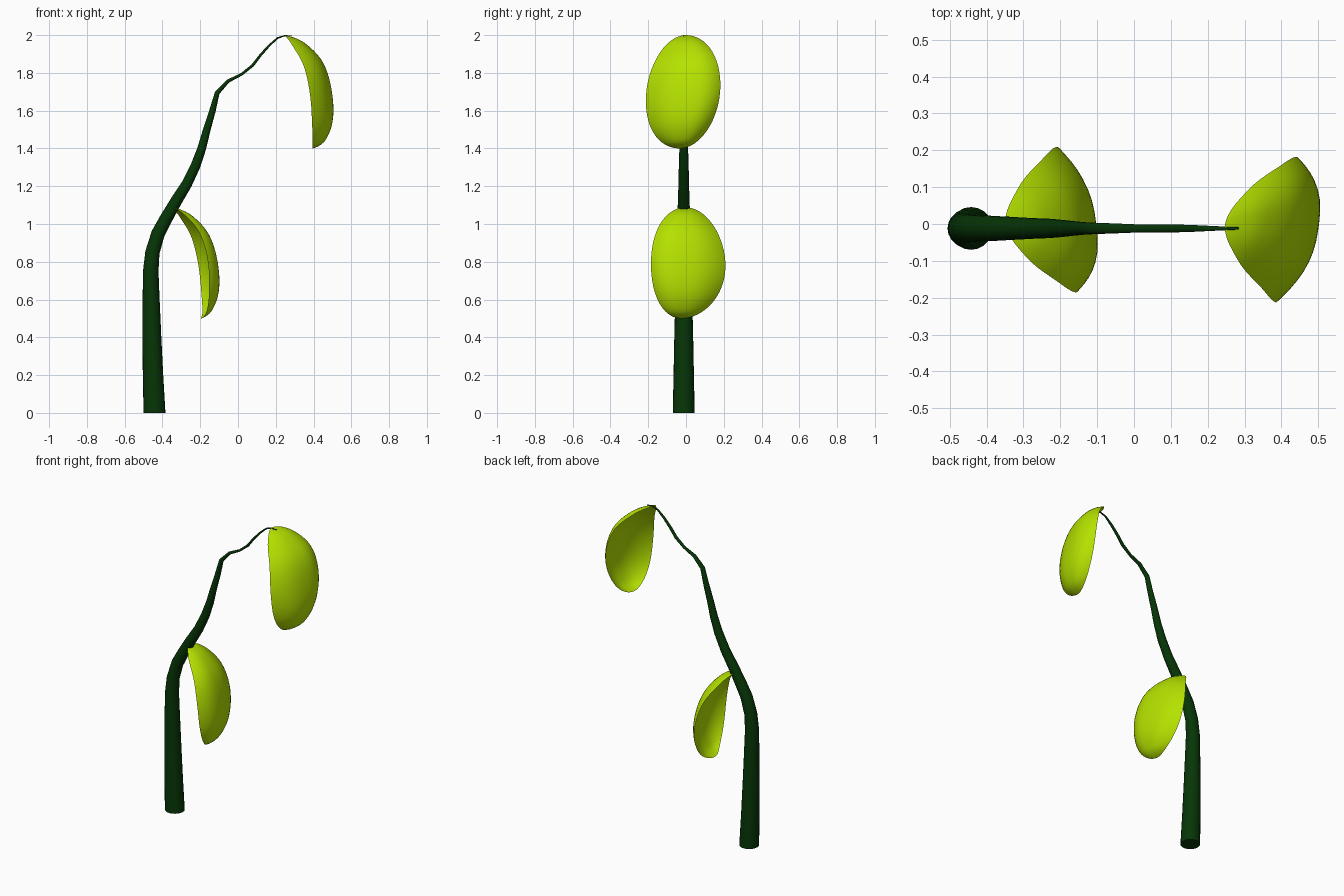
import bpy, bmesh, math
from mathutils import Vector

if "Cube" in bpy.data.objects:
    bpy.data.objects.remove(bpy.data.objects["Cube"])


def material(name, rgb):
    m = bpy.data.materials.new(name)
    m.diffuse_color = (*rgb, 1)
    m.use_nodes = True
    m.node_tree.nodes["Principled BSDF"].inputs["Base Color"].default_value = m.diffuse_color
    return m


def finish(name, bm, mat):
    bmesh.ops.recalc_face_normals(bm, faces=bm.faces[:])
    mesh = bpy.data.meshes.new(name)
    bm.to_mesh(mesh)
    bm.free()
    mesh.materials.append(mat)
    ob = bpy.data.objects.new(name, mesh)
    bpy.context.collection.objects.link(ob)
    bpy.context.view_layer.objects.active = ob
    ob.select_set(True)
    bpy.ops.object.shade_smooth_by_angle(angle=math.radians(50))
    ob.select_set(False)
    return ob


def spline(vals, f):
    """Catmull-Rom through evenly spaced values, f in 0..1, level at both ends."""
    n = len(vals) - 1
    i = min(int(f * n), n - 1)
    t = f * n - i
    b, c = vals[i], vals[i + 1]
    a = vals[i - 1] if i else c
    d = vals[i + 2] if i + 2 <= n else b
    return b + 0.5 * t * (c - a + t * (2 * a - 5 * b + 4 * c - d + t * (3 * (b - c) + d - a)))


# Drooping stem: (x, z, radius) swept as tapering rings
def build_stem(mat):
    path = [(-.442, 0, .058), (-.45, .2, .054), (-.456, .4, .050), (-.46, .6, .045),
            (-.462, .75, .041), (-.453, .85, .038), (-.423, .95, .036), (-.38, 1.03, .034),
            (-.328, 1.12, .031), (-.272, 1.21, .028), (-.224, 1.31, .026), (-.192, 1.40, .023),
            (-.165, 1.50, .020), (-.135, 1.60, .017), (-.11, 1.695, .013),
            (-.052, 1.757, .009), (.02, 1.793, .007), (.078, 1.84, .0075),
            (.12, 1.895, .007), (.165, 1.945, .006), (.21, 1.985, .0045),
            (.245, 1.996, .0035), (.285, 1.997, .002)]
    bm, rings, sides = bmesh.new(), [], 20
    for i, (x, z, r) in enumerate(path):
        p, q = path[max(i - 1, 0)], path[min(i + 1, len(path) - 1)]
        d = Vector((q[0] - p[0], 0, q[1] - p[1])).normalized()
        if i == 0:
            d = Vector((0, 0, 1))
        side = Vector((d.z, 0, -d.x))
        deep = r * (1.5 if z > 1.72 else 1.2 if z > 1.65 else 1)
        ring = []
        for k in range(sides):
            a = math.tau * k / sides
            ring.append(bm.verts.new(Vector((x, -.012, z)) + side * r * math.cos(a)
                                     + Vector((0, deep * math.sin(a), 0))))
        rings.append(ring)
    for r0, r1 in zip(rings, rings[1:]):
        for k in range(sides):
            j = (k + 1) % sides
            bm.faces.new((r0[k], r0[j], r1[j], r1[k]))
    bm.faces.new(rings[0])
    bm.faces.new(rings[-1])
    return finish("stem", bm, mat)


# Cupped oval leaf: midrib and rim profiles joined by rounded cross-sections
def build_leaf(name, tip, height, tilt, centre_y, midrib, rim, mat):
    half_width, rows, cols = .197, 32, 20
    bm, grid = bmesh.new(), []
    for i in range(rows + 1):
        f = i / rows
        th = math.pi * f
        w = half_width * math.sin(th - .02 * math.sin(th))
        z = tip[2] - height * (1 - math.cos(th)) / 2
        m, e, y0 = spline(midrib, f), spline(rim, f), spline(centre_y, f)
        row = []
        for k in range(cols + 1):
            u = math.sin(math.pi / 2 * (2 * k / cols - 1))
            power = 3.0 if u * tilt > 0 else 2.4
            x = m - (m - e) * abs(u) ** power + tilt * u * w
            lift = .16 * tilt * u * math.sin(th) ** 2
            row.append(bm.verts.new((tip[0] + x, tip[1] + y0 + u * w, z + lift)))
        grid.append(row)
    for r0, r1 in zip(grid, grid[1:]):
        for k in range(cols):
            bm.faces.new((r0[k], r1[k], r1[k + 1], r0[k + 1]))
    bmesh.ops.remove_doubles(bm, verts=bm.verts[:], dist=.0005)
    ob = finish(name, bm, mat)
    # outer bulge faces away from the stem
    if sum(p.normal.x * p.area for p in ob.data.polygons) < 0:
        ob.data.flip_normals()
    return ob


stem_green = material("stem_green", (.002, .036, .002))
leaf_green = material("leaf_green", (.46, .76, 0))
build_stem(stem_green)
build_leaf("upper_leaf", (.247, 0, 2.0), .6, .15, [0, -.015, -.034],
           [0, .098, .196, .242, .250, .212, .15],
           [0, .05, .128, .165, .171, .163, .15], leaf_green)
build_leaf("lower_leaf", (-.349, 0, 1.088), .588, -.12, [0, .012, -.024],
           [0, .096, .19, .236, .244, .208, .154],
           [0, .048, .124, .164, .176, .173, .154], leaf_green)
